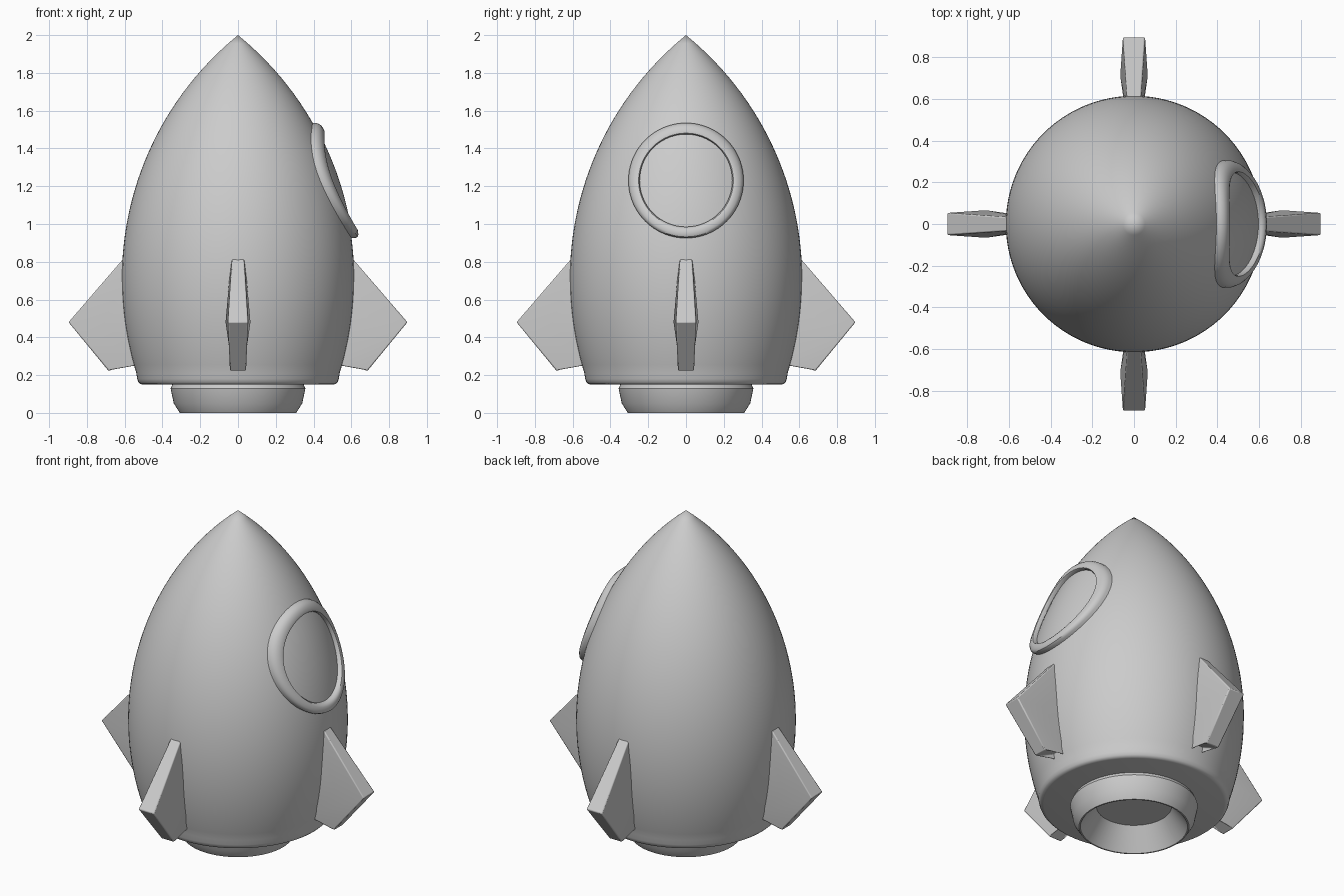
import bpy, bmesh
from math import sin, cos, pi, sqrt

if "Cube" in bpy.data.objects:
    bpy.data.objects.remove(bpy.data.objects["Cube"])

BELLY_Z, BELLY_R, TIP_Z = 0.71, 0.615, 2.0
ARC = ((TIP_Z - BELLY_Z) ** 2 + BELLY_R ** 2) / (2 * BELLY_R)


def hull_radius(z):
    return max(0.0, sqrt(ARC ** 2 - (z - BELLY_Z) ** 2) - ARC + BELLY_R)


def on_hull(radius, angle, lift):
    """Point of a circle seen from +x, projected onto the hull."""
    y, z = radius * cos(angle), 1.23 + radius * sin(angle)
    return (sqrt(hull_radius(z) ** 2 - y * y) + lift, y, z)


def finish(name, bm, smooth=35):
    bmesh.ops.remove_doubles(bm, verts=bm.verts, dist=1e-5)
    bmesh.ops.recalc_face_normals(bm, faces=bm.faces)
    mesh = bpy.data.meshes.new(name)
    bm.to_mesh(mesh)
    bm.free()
    obj = bpy.data.objects.new(name, mesh)
    bpy.context.collection.objects.link(obj)
    bpy.ops.object.select_all(action='DESELECT')
    obj.select_set(True)
    bpy.context.view_layer.objects.active = obj
    bpy.ops.object.shade_smooth_by_angle(angle=smooth * pi / 180)
    return obj


def sweep(name, profile, place, steps, closed):
    """Carry a profile around a full turn; place(a, b, angle) gives the point."""
    bm = bmesh.new()
    rows = [[bm.verts.new(place(a, b, 2 * pi * i / steps)) for a, b in profile]
            for i in range(steps)]
    n = len(profile)
    for i in range(steps):
        p, q = rows[i], rows[(i + 1) % steps]
        for j in range(n if closed else n - 1):
            k = (j + 1) % n
            bm.faces.new((p[j], q[j], q[k], p[k]))
    bmesh.ops.dissolve_degenerate(bm, dist=1e-6, edges=bm.edges)
    return finish(name, bm)


def lathe(r, z, t):
    return (r * cos(t), r * sin(t), z)


# Hull: pointed arc with a small rounded bottom edge
hull = [(0, 0.15), (0.505, 0.15), (0.518, 0.153), (0.527, 0.162), (0.534, 0.18)]
hull += [(hull_radius(z), z) for z in [0.21 + (TIP_Z - 0.21) * i / 40 for i in range(40)]]
hull.append((0, TIP_Z))
sweep("hull", hull, lathe, 96, False)

# Exhaust nozzle: faceted outside, flared hollow inside
nozzle = [(0, 0.13), (0.21, 0.13), (0.3, 0.0), (0.308, 0.0), (0.34, 0.05),
          (0.357, 0.13), (0.352, 0.14), (0.345, 0.16), (0, 0.16)]
sweep("nozzle", nozzle, lathe, 64, False)

# Round window frame and pane, following the hull surface
frame = [(0.305, -0.03), (0.305, 0.02), (0.298, 0.033), (0.287, 0.039),
         (0.262, 0.039), (0.251, 0.033), (0.245, 0.02), (0.245, -0.03)]
sweep("window_frame", frame, lambda r, o, t: on_hull(r, t, o), 72, True)
pane = [(0.25 * i / 8, 0.005) for i in range(9)]
sweep("window_pane", pane, lambda r, o, t: on_hull(r, t, o), 72, False)

# Four fins: (distance out, half thickness, height), thickest at the ridge
FIN = [(0.50, 0.026, 0.94), (0.897, 0.053, 0.48), (0.685, 0.043, 0.222), (0.48, 0.03, 0.315),
       (0.50, 0.036, 0.73), (0.71, 0.066, 0.48), (0.50, 0.034, 0.235 + 0.02)]
SIDES = [(0, 1, 5, 4), (1, 2, 6, 5), (2, 3, 6), (4, 5, 6)]
for index, label in enumerate(("right", "back", "left", "front")):
    c, s = round(cos(index * pi / 2)), round(sin(index * pi / 2))
    bm = bmesh.new()
    halves = []
    for sign in (1, -1):
        halves.append([bm.verts.new((d * c - sign * w * s, d * s + sign * w * c, z))
                       for d, w, z in FIN])
        for face in SIDES:
            bm.faces.new([halves[-1][i] for i in face])
    outline = (0, 1, 2, 3, 6, 4)
    for i, j in zip(outline, outline[1:] + outline[:1]):
        bm.faces.new((halves[0][i], halves[0][j], halves[1][j], halves[1][i]))
    fin = finish(label + "_fin", bm, 20)
    bevel = fin.modifiers.new("soft_edges", 'BEVEL')
    bevel.width, bevel.segments = 0.006, 2
    bevel.limit_method, bevel.angle_limit = 'ANGLE', 0.6
